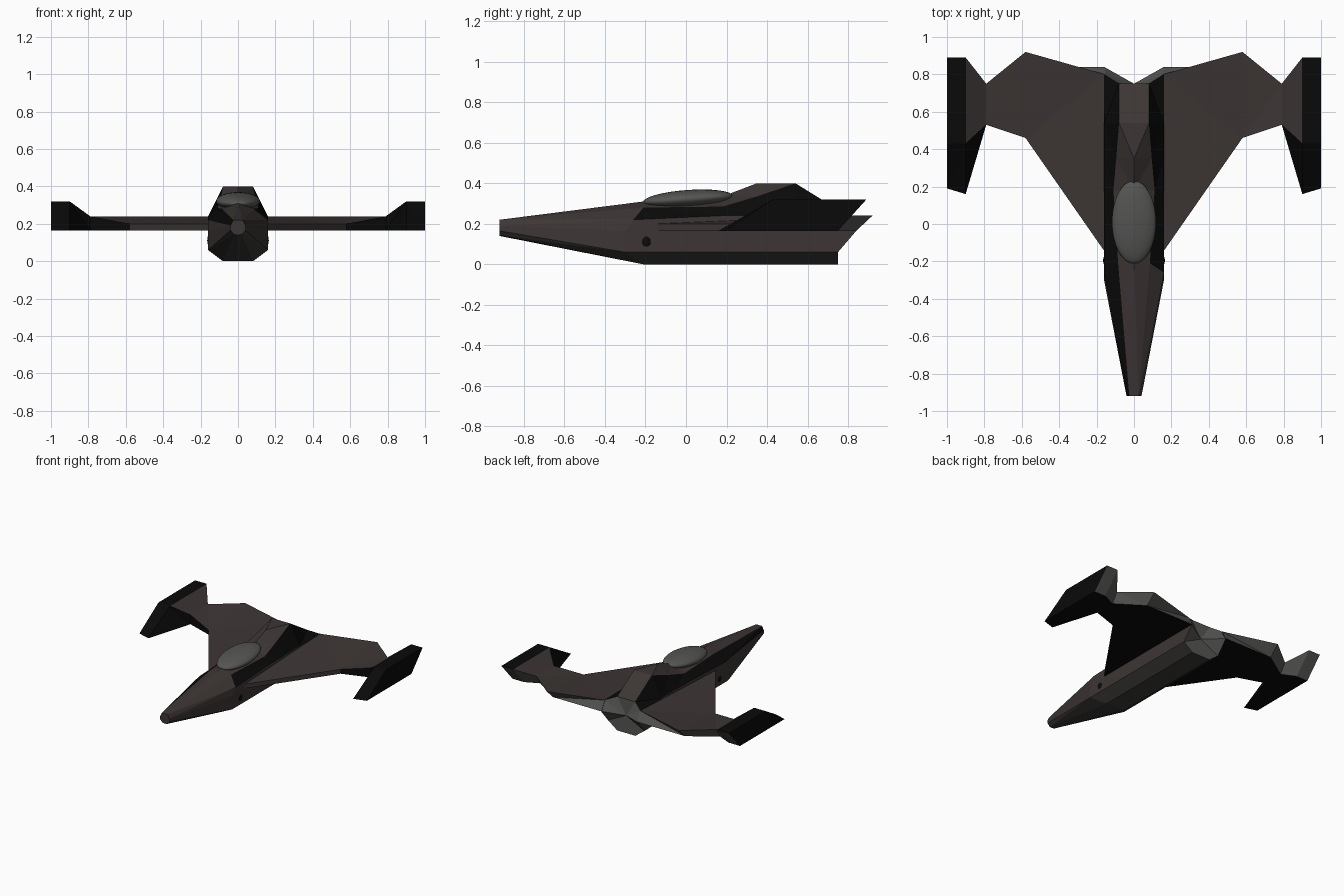
import bpy, bmesh, math

if "Cube" in bpy.data.objects:
    bpy.data.objects.remove(bpy.data.objects["Cube"])


def material(name, rgb):
    m = bpy.data.materials.new(name)
    m.diffuse_color = (*rgb, 1)
    m.use_nodes = True
    m.node_tree.nodes["Principled BSDF"].inputs["Base Color"].default_value = m.diffuse_color
    return m


BROWN, BLACK, UNDER, GREY = range(4)
MATS = [material("dark_brown", (0.046, 0.037, 0.035)),
        material("black", (0.003, 0.003, 0.003)),
        material("underside_grey", (0.045, 0.042, 0.04)),
        material("exhaust_grey", (0.09, 0.09, 0.087))]


def finish(bm, name):
    bmesh.ops.recalc_face_normals(bm, faces=bm.faces)
    me = bpy.data.meshes.new(name)
    bm.to_mesh(me)
    bm.free()
    for m in MATS:
        me.materials.append(m)
    ob = bpy.data.objects.new(name, me)
    bpy.context.collection.objects.link(ob)
    return ob


def loft(bm, rings, closed, rule):
    """Skin rings of points; rule(segment, strip) gives the colour."""
    vs = [[bm.verts.new(p) for p in r] for r in rings]
    n = len(rings[0])
    for i in range(len(vs) - 1):
        for j in range(n if closed else n - 1):
            k = (j + 1) % n
            f = bm.faces.new((vs[i][j], vs[i + 1][j], vs[i + 1][k], vs[i][k]))
            f.material_index = rule(i, j)
    return vs


# Fuselage: half sections from keel to ridge, mirrored to full rings
def section(y, pts):
    return [(x, y + (d[0] if d else 0), z) for x, z, *d in pts]


low = [(0, 0), (.08, 0), (.16, .06), (.16, .165), (.16, .24)]
halves = [
    section(-.92, [(0, .14), (.02, .143), (.04, .165), (.04, .175), (.04, .19), (.025, .22), (0, .22)]),
    section(-.21, [(0, 0), (.08, 0), (.16, .06, -.09), (.16, .165, -.09), (.16, .22, -.05), (.085, .28), (0, .31)]),
    section(.18, low + [(.11, .285), (0, .335)]),
    section(.35, low + [(.095, .335), (0, .40)]),
    section(.54, low + [(.08, .40), (0, .40)]),
    section(.75, [(0, 0), (.08, 0), (.16, .06), (.16, .165, .09), (.16, .24, .05), (.08, .27), (0, .27)]),
]
rings = [h + [(-x, y, z) for x, y, z in h[-2:0:-1]] for h in halves]


def hull_rule(i, j):
    strip = j if j < 6 else 11 - j
    if strip < 2:
        return UNDER
    if strip == 4 and (i > 0 or j > 5):
        return BLACK
    return BROWN


bm = bmesh.new()
vs = loft(bm, rings, True, hull_rule)
bm.faces.new(vs[0]).material_index = BROWN
hub = bm.verts.new((0, .75, .14))
for j in range(12):
    bm.faces.new((vs[-1][j], vs[-1][(j + 1) % 12], hub)).material_index = GREY
bmesh.ops.triangulate(bm, faces=bm.faces)
finish(bm, "fuselage")

# Wings with turned-up tips: x, then y,z of front low, front top, rear top, rear low
SPAN = [
    (.155, (-.15, .165), (-.15, .20), (.80, .24), (.84, .165)),
    (.58, (.46, .165), (.46, .20), (.92, .24), (.84, .165)),
    (.79, (.53, .165), (.53, .24), (.75, .24), (.70, .165)),
    (.90, (.16, .165), (.43, .32), (.89, .32), (.75, .165)),
    (1.0, (.19, .165), (.43, .32), (.89, .32), (.75, .165)),
]


def wing_rule(i, j):
    if j == 0:
        return BROWN if i == 0 else BLACK
    if j == 1:
        return BROWN if i < 3 else BLACK
    return GREY if j == 2 else BLACK


for side, label in ((1, "right"), (-1, "left")):
    bm = bmesh.new()
    vs = loft(bm, [[(side * s[0], y, z) for y, z in s[1:]] for s in SPAN], True, wing_rule)
    for end in (vs[0], vs[-1]):
        bm.faces.new(end).material_index = BLACK
    bmesh.ops.triangulate(bm, faces=bm.faces)
    finish(bm, label + "_wing")

    # Small dark port on the hull side
    bpy.ops.mesh.primitive_uv_sphere_add(segments=10, ring_count=6, radius=1,
                                         location=(side * .157, -.195, .112))
    port = bpy.context.object
    port.name = label + "_side_port"
    port.scale = (.008, .024, .028)
    port.data.materials.append(MATS[BLACK])

# Canopy bubble
bpy.ops.mesh.primitive_uv_sphere_add(segments=32, ring_count=16, radius=1,
                                     location=(0, .01, .322), rotation=(math.radians(4), 0, 0))
canopy = bpy.context.object
canopy.name = "canopy"
canopy.scale = (.118, .222, .045)
canopy.data.materials.append(MATS[GREY])
bpy.ops.object.shade_smooth()
